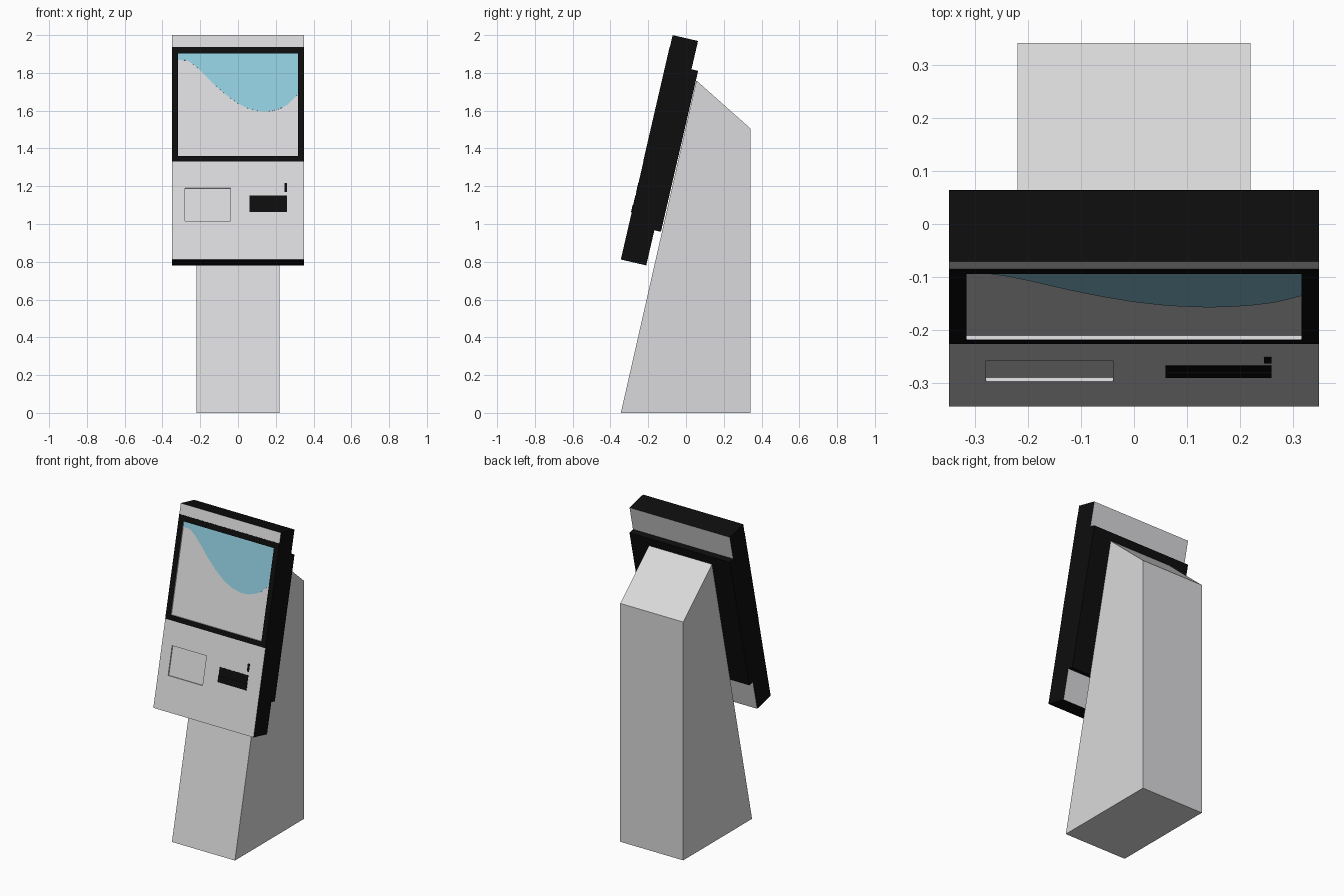
import bpy, bmesh, math
from mathutils import Matrix

if "Cube" in bpy.data.objects:
    bpy.data.objects.remove(bpy.data.objects["Cube"])


def material(name, rgb):
    m = bpy.data.materials.new(name)
    m.diffuse_color = (*rgb, 1)
    m.use_nodes = True
    m.node_tree.nodes["Principled BSDF"].inputs["Base Color"].default_value = m.diffuse_color
    return m


GREY = material("light_grey", (0.70, 0.70, 0.715))
BLACK = material("black", (0.004, 0.004, 0.004))
BLUE = material("screen_blue", (0.275, 0.60, 0.725))

# Head frame: x across, y into the head, z up along the leaning front
TILT = math.radians(13)
BASE_Z = 0.812
HEAD = Matrix.Translation((0, -0.345, BASE_Z)) @ Matrix.Rotation(-TILT, 4, 'X')


def up(z):
    """World height on the leaning front -> distance along it."""
    return (z - BASE_Z) / math.cos(TILT)


def add(name, bm, mats, matrix=Matrix()):
    bmesh.ops.recalc_face_normals(bm, faces=bm.faces[:])
    me = bpy.data.meshes.new(name)
    bm.to_mesh(me)
    bm.free()
    for m in mats:
        me.materials.append(m)
    ob = bpy.data.objects.new(name, me)
    ob.matrix_world = matrix
    bpy.context.collection.objects.link(ob)
    return ob


def box(name, x, y, z, *mats):
    """Box in the head frame from (min, max) ranges."""
    bm = bmesh.new()
    bmesh.ops.create_cube(bm, size=1)
    for v in bm.verts:
        v.co = [r[0] if c < 0 else r[1] for c, r in zip(v.co, (x, y, z))]
    if len(mats) > 1:      # front and back take the first colour, edges the second
        bm.normal_update()
        for f in bm.faces:
            f.material_index = 0 if abs(f.normal.y) > 0.5 else 1
    return add(name, bm, mats, HEAD)


def prism(name, pts, to3d, shift, mat, matrix=Matrix()):
    """Extruded outline."""
    bm = bmesh.new()
    face = bm.faces.new([bm.verts.new(to3d(*p)) for p in pts])
    ext = bmesh.ops.extrude_face_region(bm, geom=[face], use_keep_orig=True)
    bmesh.ops.translate(bm, vec=shift, verts=[g for g in ext["geom"]
                                              if isinstance(g, bmesh.types.BMVert)])
    return add(name, bm, [mat], matrix)


# Pedestal
prism("pedestal", [(-0.345, 0), (0.342, 0), (0.342, 1.505), (0.055, 1.76)],
      lambda y, z: (-0.22, y, z), (0.44, 0, 0), GREY)

# Head slab and the black rear housing
W, H, T, DEPTH = 0.35, up(2.0), 0.138, 0.008
head = box("head", (-W, W), (0, T), (0, H), GREY, BLACK)
box("rear_housing", (-W, W), (T - 0.005, T + 0.036), (up(0.998), up(1.85)), BLACK)

# Recesses for the screen and the left-hand panel
SX, SZ0, SZ1 = 0.317, up(1.36), up(1.903)
for name, x, z in (("screen_cutter", (-SX, SX), (SZ0, SZ1)),
                   ("panel_cutter", (-0.28, -0.04), (up(1.017), up(1.19)))):
    cutter = box(name, x, (-0.05, DEPTH), z, GREY)
    cutter.hide_render = True
    cutter.hide_set(True)
    mod = head.modifiers.new(name, 'BOOLEAN')
    mod.operation = 'DIFFERENCE'
    mod.object = cutter

# Black screen surround
FZ0, FZ1, P = up(1.33), up(1.937), (-0.0015, 0.0005)
box("frame_bottom", (-W, W), P, (FZ0, SZ0), BLACK)
box("frame_top", (-W, W), P, (SZ1, FZ1), BLACK)
for name, s in (("frame_left", -1), ("frame_right", 1)):
    box(name, tuple(sorted((s * SX, s * W))), P, (SZ0, SZ1), BLACK)

# Blue wave on the screen
wave = [(-SX, 1.87), (-0.27, 1.868), (-0.24, 1.85), (-0.20, 1.815), (-0.12, 1.735),
        (-0.06, 1.683), (0, 1.64), (0.05, 1.615), (0.09, 1.603), (0.14, 1.596),
        (0.18, 1.60), (0.22, 1.611), (0.265, 1.635), (0.29, 1.66), (SX, 1.69)]
outline = [(x, up(z)) for x, z in wave] + [(SX, SZ1), (-SX, SZ1)]
prism("screen_wave", outline, lambda x, z: (x, DEPTH - 0.0015, z), (0, 0.002, 0), BLUE, HEAD)

# Card reader and its small indicator
box("reader_upper", (0.06, 0.26), (-0.0015, 0.001), (up(1.10), up(1.15)), BLACK)
box("reader_lower", (0.06, 0.26), (-0.004, 0.001), (up(1.063), up(1.10)), BLACK)
box("reader_indicator", (0.246, 0.26), P, (up(1.17), up(1.217)), BLACK)
